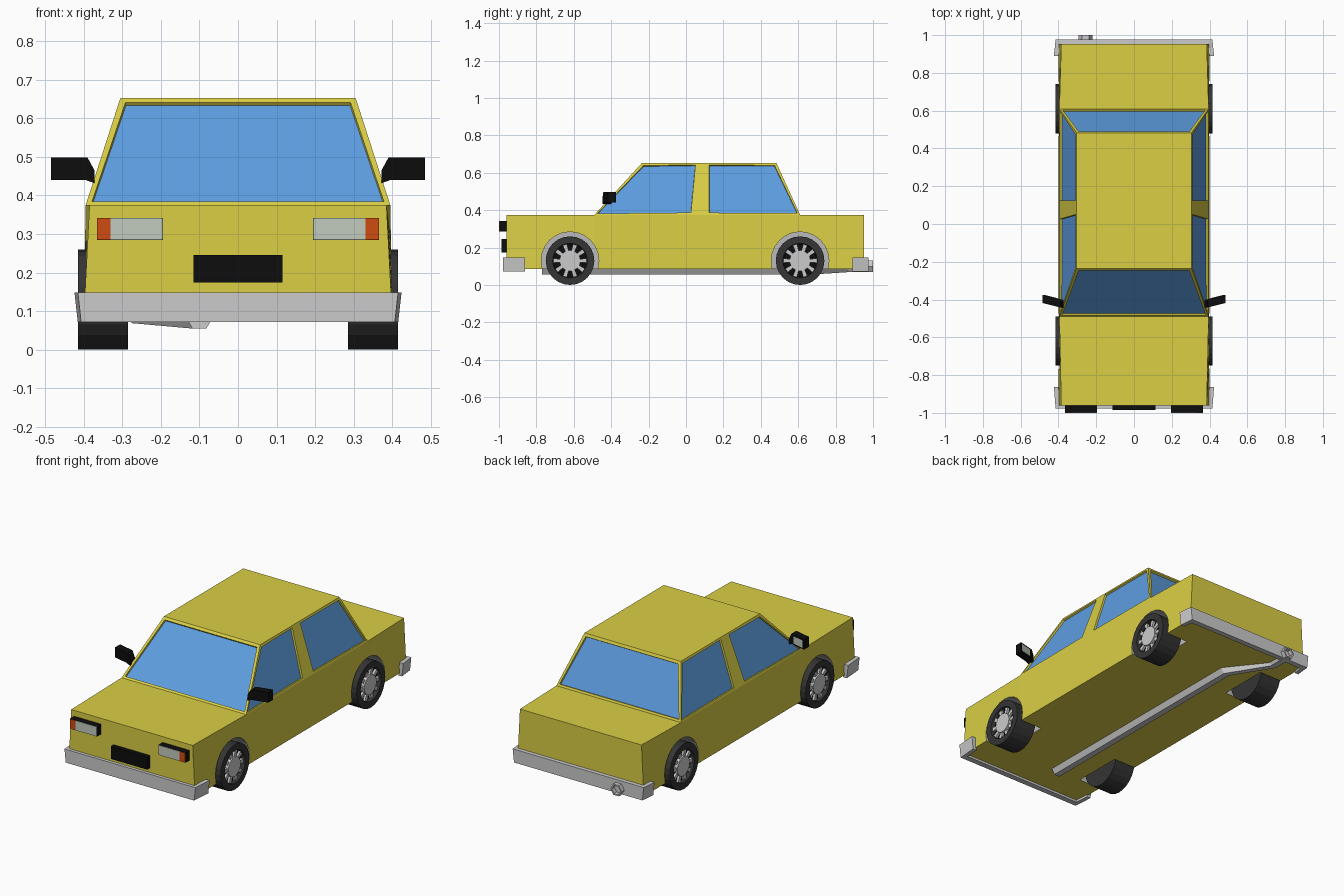
import bpy, bmesh
from math import cos, sin, pi

if "Cube" in bpy.data.objects:
    bpy.data.objects.remove(bpy.data.objects["Cube"])


def material(name, r, g, b):
    m = bpy.data.materials.new(name)
    m.diffuse_color = (r, g, b, 1)
    m.use_nodes = True
    m.node_tree.nodes["Principled BSDF"].inputs["Base Color"].default_value = m.diffuse_color
    return m


PAINT = material("yellow_paint", 0.70, 0.62, 0.06)
GLASS = material("window_blue", 0.11, 0.34, 0.75)
BLACK = material("black_trim", 0.004, 0.004, 0.004)
RUBBER = material("tyre_rubber", 0.035, 0.035, 0.035)
LINING = material("grey_lining", 0.5, 0.5, 0.5)
LENS = material("pale_lens", 0.54, 0.60, 0.52)
ORANGE = material("orange_lens", 0.62, 0.07, 0.005)


def finish(bm, name, mats=()):
    bmesh.ops.recalc_face_normals(bm, faces=bm.faces)
    me = bpy.data.meshes.new(name)
    bm.to_mesh(me)
    bm.free()
    for m in mats:
        me.materials.append(m)
    ob = bpy.data.objects.new(name, me)
    bpy.context.collection.objects.link(ob)
    return ob


def add_loft(bm, rings):
    """Join equal-length rings of points with quads and close both ends."""
    vs = [[bm.verts.new(p) for p in ring] for ring in rings]
    n = len(vs[0])
    for a, b in zip(vs, vs[1:]):
        for i in range(n):
            j = (i + 1) % n
            bm.faces.new((a[i], a[j], b[j], b[i]))
    bm.faces.new(vs[0])
    return bm.faces.new(vs[-1])


def loft(name, rings, *mats):
    bm = bmesh.new()
    add_loft(bm, rings)
    return finish(bm, name, mats)


def box(name, x0, x1, y0, y1, z0, z1, *mats):
    return loft(name, [[(x0, y, z0), (x1, y, z0), (x1, y, z1), (x0, y, z1)]
                       for y in (y0, y1)], *mats)


def disc_ring(x, r, y, z, n=24):
    return [(x, y + r * cos(2 * pi * i / n), z + r * sin(2 * pi * i / n)) for i in range(n)]


AXLES = {"front": -0.62, "rear": 0.61}
SIDES = {"left": -1, "right": 1}
HUB_Z = 0.13

# lower body: slightly tapered cross-sections along the length
body = loft("lower_body",
            [[(-0.40, y, 0.085), (0.40, y, 0.085), (w, y, 0.375), (-w, y, 0.375)]
             for y, w in ((-0.96, 0.385), (-0.49, 0.395), (0.61, 0.395), (0.953, 0.385))],
            PAINT, LINING)

# wheel wells cut out of the body
bm = bmesh.new()
for y in AXLES.values():
    for s in SIDES.values():
        add_loft(bm, [disc_ring(s * x, 0.154, y, HUB_Z) for x in (0.26, 0.5)])
wells = finish(bm, "wheel_well_cutter", (PAINT, LINING))
for p in wells.data.polygons:
    p.material_index = 1
wells.hide_render = True
wells.display_type = 'WIRE'
mod = body.modifiers.new("wheel_wells", 'BOOLEAN')
mod.operation = 'DIFFERENCE'
mod.solver = 'EXACT'
mod.object = wells

# cabin: tapered frame, with glass inset into each opening
bm = bmesh.new()
low, high = (-0.49, 0.038, 0.112, 0.61), (-0.235, 0.063, 0.112, 0.483)
grid = {s: ([bm.verts.new((s * 0.395, y, 0.375)) for y in low],
            [bm.verts.new((s * 0.305, y, 0.653)) for y in high]) for s in (-1, 1)}
(lb, lt), (rb, rt) = grid[-1], grid[1]
bm.faces.new(lt + rt[::-1])
screens = [bm.faces.new((lb[i], rb[i], rt[i], lt[i])) for i in (0, 3)]
side_windows = []
for b, t in grid.values():
    for i in range(3):
        f = bm.faces.new((b[i], b[i + 1], t[i + 1], t[i]))
        if i != 1:
            side_windows.append(f)
bmesh.ops.recalc_face_normals(bm, faces=bm.faces)
for faces, margin in ((screens, 0.021), (side_windows, 0.017)):
    bmesh.ops.inset_individual(bm, faces=faces, thickness=margin)
    bmesh.ops.inset_individual(bm, faces=faces, thickness=0.002, depth=-0.010)
    for f in faces:
        f.material_index = 1
finish(bm, "cabin", (PAINT, GLASS))

# wheels: tyre with recessed face, ten-spoke rim, hub disc
for axle, y in AXLES.items():
    for side, s in SIDES.items():
        profile = ((0.285, 0.13), (0.415, 0.13), (0.415, 0.093), (0.392, 0.088))
        tyre = loft(f"{axle}_{side}_tyre",
                    [disc_ring(s * x, r, y, HUB_Z) for x, r in profile], RUBBER, BLACK)
        tyre.data.polygons[len(tyre.data.polygons) - 1].material_index = 1
        gear = []
        for k in range(10):
            for da, r in ((-0.17, 0.052), (-0.13, 0.09), (0.13, 0.09), (0.17, 0.052)):
                a = 2 * pi * k / 10 + da
                gear.append((y + r * cos(a), HUB_Z + r * sin(a)))
        loft(f"{axle}_{side}_rim", [[(s * x, gy, gz) for gy, gz in gear] for x in (0.390, 0.405)])
        loft(f"{axle}_{side}_hub", [disc_ring(s * x, 0.056, y, HUB_Z, 16) for x in (0.390, 0.412)])

# bumpers: U-shaped plan wrapping round the corners
for name, d, face, tip in (("front_bumper", -1, 0.978, 0.862), ("rear_bumper", 1, 0.976, 0.89)):
    half = [(0.415, face), (0.424, tip), (0.400, tip), (0.392, 0.945)]
    plan = half + [(-x, y) for x, y in reversed(half)]
    loft(name, [[(x * k, d * y, z) for x, y in plan] for z, k in ((0.072, 0.98), (0.148, 1.0))])

# headlights with orange markers, number plate panel
for side, s in SIDES.items():
    box(f"{side}_headlight_housing", s * 0.195, s * 0.366, -0.997, -0.95, 0.285, 0.342, BLACK)
    box(f"{side}_headlight_lens", s * 0.196, s * 0.331, -1.0, -0.996, 0.286, 0.341, LENS)
    box(f"{side}_marker_lens", s * 0.331, s * 0.365, -1.0, -0.996, 0.286, 0.341, ORANGE)
box("front_plate_panel", -0.115, 0.115, -0.986, -0.95, 0.174, 0.246, BLACK)

# door mirrors, swept slightly back towards their outer end
shell = [(0.485, 0.44), (0.485, 0.498), (0.39, 0.498), (0.372, 0.465), (0.372, 0.432), (0.395, 0.44)]
pane = [(0.405, 0.448), (0.477, 0.448), (0.477, 0.490), (0.405, 0.490)]
for side, s in SIDES.items():
    for part, outline, offsets, mat in (("mirror_shell", shell, (-0.022, 0.022), BLACK),
                                        ("mirror_glass", pane, (0.018, 0.0235), LENS)):
        loft(f"{side}_{part}", [[(s * x, -0.41 + (x - 0.43) * 0.25 + o, z) for x, z in outline]
                                for o in offsets], mat)

# exhaust: six-sided pipe under the floor, hollow at the tail
bm = bmesh.new()
path = ((-0.10, -0.77, 0.086), (-0.10, 0.66, 0.086), (-0.257, 0.87, 0.10), (-0.257, 1.0, 0.10))
end = add_loft(bm, [[(x + 0.036 * cos(i * pi / 3), y, z + 0.036 * sin(i * pi / 3))
                     for i in range(6)] for x, y, z in path])
bmesh.ops.recalc_face_normals(bm, faces=bm.faces)
bmesh.ops.inset_individual(bm, faces=[end], thickness=0.009)
bmesh.ops.inset_individual(bm, faces=[end], thickness=0.001, depth=-0.05)
finish(bm, "exhaust_pipe")
